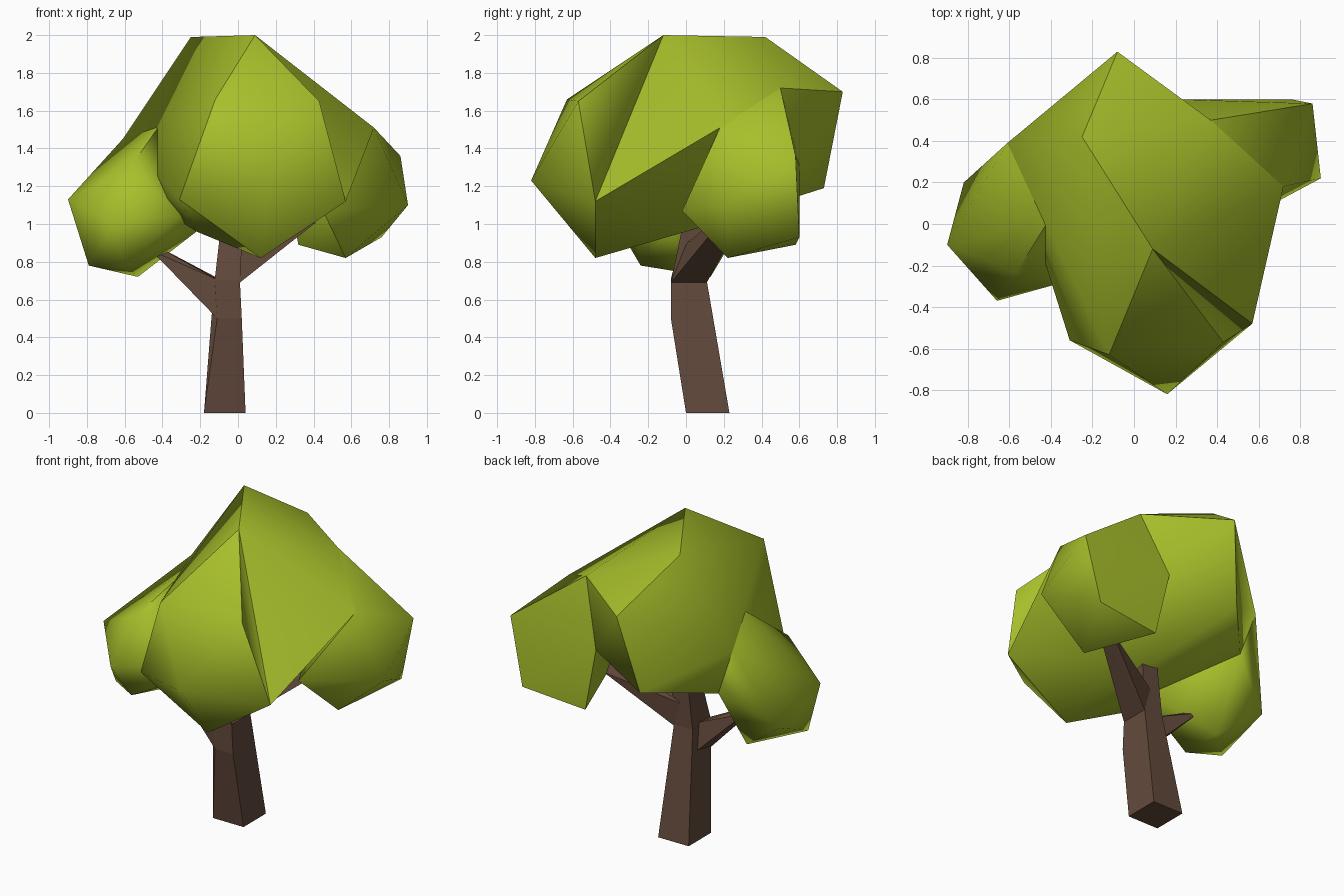
import bpy, bmesh, math


def material(name, rgb):
    m = bpy.data.materials.new(name)
    m.diffuse_color = (*rgb, 1)
    return m


leaf = material("leaf green", (0.39, 0.52, 0.024))
bark = material("bark brown", (0.125, 0.068, 0.045))


def hull(name, points, mat, smooth=None):
    """Convex faceted lump around a few corner points."""
    bm = bmesh.new()
    for p in points:
        bm.verts.new(p)
    bmesh.ops.convex_hull(bm, input=bm.verts)
    loose = [v for v in bm.verts if not v.link_faces]
    bmesh.ops.delete(bm, geom=loose, context='VERTS')
    bmesh.ops.recalc_face_normals(bm, faces=bm.faces)
    me = bpy.data.meshes.new(name)
    bm.to_mesh(me)
    bm.free()
    ob = bpy.data.objects.new(name, me)
    bpy.context.collection.objects.link(ob)
    me.materials.append(mat)
    if smooth:
        bpy.ops.object.select_all(action='DESELECT')
        ob.select_set(True)
        bpy.context.view_layer.objects.active = ob
        bpy.ops.object.shade_smooth_by_angle(angle=math.radians(smooth))
    return ob


def ring(x0, x1, y0, y1, z):
    return [(x0, y0, z), (x1, y0, z), (x1, y1, z), (x0, y1, z)]


# Corners shared between neighbouring leaf lumps
peak = (0.09, -0.12, 2.0)
back_left = (-0.61, 0.39, 1.45)
back_low = (-0.50, 0.38, 1.14)
right_top = (0.37, 0.50, 1.72)
right_shoulder = (0.72, 0.18, 1.51)
right_inner = (0.23, 0.60, 1.31)
front_shared = [peak, (-0.12, -0.63, 1.66), (0.57, -0.48, 1.12),
                (0.12, -0.48, 0.82), (-0.31, -0.56, 1.13), (-0.22, -0.35, 0.96)]

# Main crown
hull("main_crown", front_shared + [
    (-0.25, 0.42, 1.99), (-0.08, 0.83, 1.70), (0.20, 0.07, 0.98),
    (-0.18, 0.73, 1.19), back_left, back_low, right_top,
    right_shoulder, right_inner], leaf, 55)

# Front leaf lump, standing proud of the crown
hull("front_leaf_lump", front_shared + [
    (0.43, -0.57, 1.65), (0.16, -0.82, 1.23), (0.10, -0.78, 1.28)], leaf, 62)

# Left leaf lump
hull("left_leaf_lump", [
    (-0.41, 0.02, 1.53), (-0.90, -0.10, 1.13), (-0.57, -0.24, 1.30),
    (-0.66, -0.37, 1.00), (-0.79, -0.13, 0.78), (-0.60, -0.24, 0.78),
    (-0.53, 0.13, 0.72), (-0.82, 0.20, 0.93), (-0.22, -0.10, 0.96),
    (-0.30, -0.27, 1.05), back_left, back_low], leaf, 62)

# Right rear leaf lump
hull("right_leaf_lump", [
    right_top, right_shoulder, right_inner,
    (0.86, 0.58, 1.36), (0.90, 0.22, 1.10), (0.76, 0.60, 0.93),
    (0.57, 0.22, 0.82), (0.32, 0.58, 0.89), (0.45, -0.02, 1.07)], leaf, 55)

# Trunk: square base leaning forward
hull("trunk", ring(-0.18, 0.04, 0.0, 0.23, 0)
     + ring(-0.11, 0.02, -0.08, 0.14, 0.50)
     + ring(-0.125, 0.01, -0.08, 0.11, 0.70), bark)

# Branches: tapered four-sided limbs
hull("middle_branch", ring(-0.125, 0.01, -0.08, 0.11, 0.69)
     + ring(-0.08, 0.03, 0.0, 0.11, 1.08), bark)
hull("left_branch", [
    (-0.11, -0.08, 0.50), (-0.11, 0.08, 0.53),
    (-0.12, -0.08, 0.71), (-0.12, 0.04, 0.72),
    (-0.46, -0.04, 0.86), (-0.46, 0.05, 0.87), (-0.46, 0.0, 0.90)], bark)
hull("right_branch", [
    (0.01, -0.08, 0.69), (0.01, 0.11, 0.69),
    (-0.06, -0.04, 0.86), (-0.06, 0.10, 0.84),
    (0.44, 0.20, 1.03), (0.40, 0.28, 1.00), (0.40, 0.22, 1.08)], bark)
